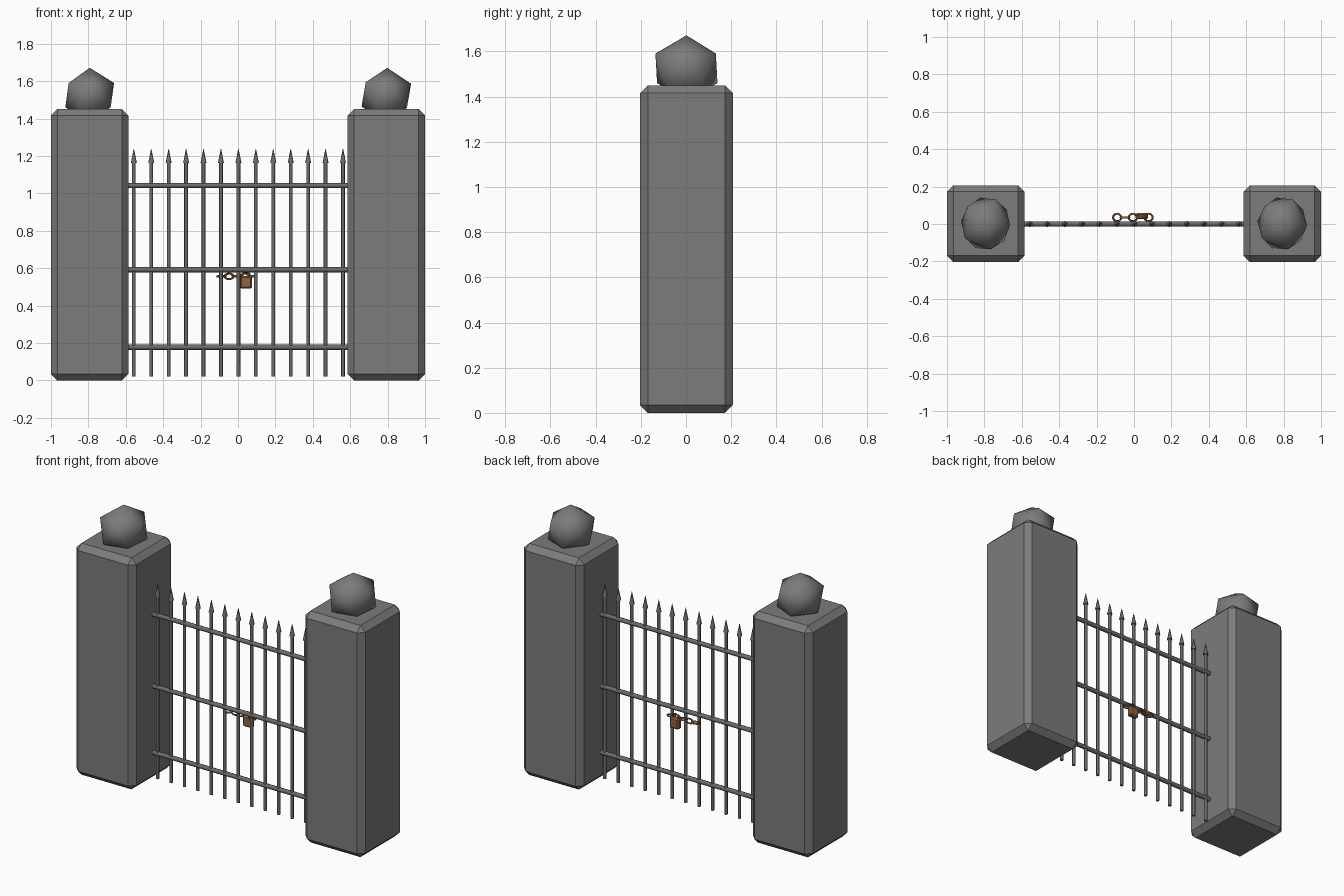
import bpy
from math import pi, radians

if "Cube" in bpy.data.objects:
    bpy.data.objects.remove(bpy.data.objects["Cube"])


def material(name, rgb):
    m = bpy.data.materials.new(name)
    m.use_nodes = True
    m.diffuse_color = (*rgb, 1)
    m.node_tree.nodes["Principled BSDF"].inputs["Base Color"].default_value = (*rgb, 1)
    return m


stone = material("grey stone", (0.2, 0.2, 0.205))
iron = material("dark iron", (0.15, 0.15, 0.155))
rust = material("rusty metal", (0.28, 0.12, 0.055))


def finish(name, mat, smooth=None):
    ob = bpy.context.object
    ob.name = name
    ob.data.materials.append(mat)
    if smooth:
        bpy.ops.object.shade_smooth_by_angle(angle=radians(smooth))
    return ob


def block(name, mat, loc, size, bevel):
    bpy.ops.mesh.primitive_cube_add(size=1, location=loc)
    ob = finish(name, mat)
    ob.scale = size
    bpy.ops.object.transform_apply(location=False, rotation=False, scale=True)
    mod = ob.modifiers.new("chamfer", "BEVEL")
    mod.width = bevel
    mod.segments = 1
    return ob


def rod(name, mat, loc, r1, r2, depth, rot=(0, 0, 0)):
    bpy.ops.mesh.primitive_cone_add(vertices=8, radius1=r1, radius2=r2, depth=depth,
                                    location=loc, rotation=rot)
    return finish(name, mat, 50)


def ring(name, loc, radius, rot, stretch=1.0):
    bpy.ops.mesh.primitive_torus_add(major_segments=14, minor_segments=6, major_radius=radius,
                                     minor_radius=0.005, location=loc, rotation=rot)
    ob = finish(name, rust, 60)
    ob.scale.x = stretch
    return ob


# Chamfered pillars, each with a rough faceted ball partly sunk in its top
for side, x in (("right", -0.793), ("left", 0.793)):
    block(side + "_pillar", stone, (x, 0.002, 0.725), (0.414, 0.41, 1.45), 0.034)
    bpy.ops.mesh.primitive_ico_sphere_add(subdivisions=1, radius=0.146, location=(x, 0.002, 1.525),
                                          rotation=(0, radians(2 if x > 0 else 0), radians(-5)))
    ball = finish(side + "_pillar_ball", stone)
    ball.scale.y = 1.08
    bpy.ops.object.shade_smooth()

# Upright bars with spear points
for i in range(13):
    x = -0.557 + i * 0.0932
    rod(f"bar_{i + 1}", iron, (x, 0, 0.595), 0.01, 0.01, 1.15)
    rod(f"spear_point_{i + 1}", iron, (x, 0, 1.2), 0.016, 0.001, 0.076)

# Horizontal rails, running into the pillars
for name, z in (("bottom", 0.177), ("middle", 0.592), ("top", 1.042)):
    rod(name + "_rail", iron, (0, 0, z), 0.014, 0.014, 1.2, (0, pi / 2, 0))

# Chain of links lying alternately flat and upright
for i in range(5):
    x = -0.09 + i * 0.042
    upright = i % 2
    ring(f"chain_link_{i + 1}", (x, 0.035, 0.556), 0.015 if upright else 0.02,
         (pi / 2 if upright else radians(8), 0, 0), 1.5 if upright else 1.1)

# Padlock hanging from the chain
block("padlock_body", rust, (0.043, 0.043, 0.524), (0.064, 0.034, 0.068), 0.008)
ring("padlock_shackle", (0.043, 0.043, 0.56), 0.02, (pi / 2, 0, 0))
